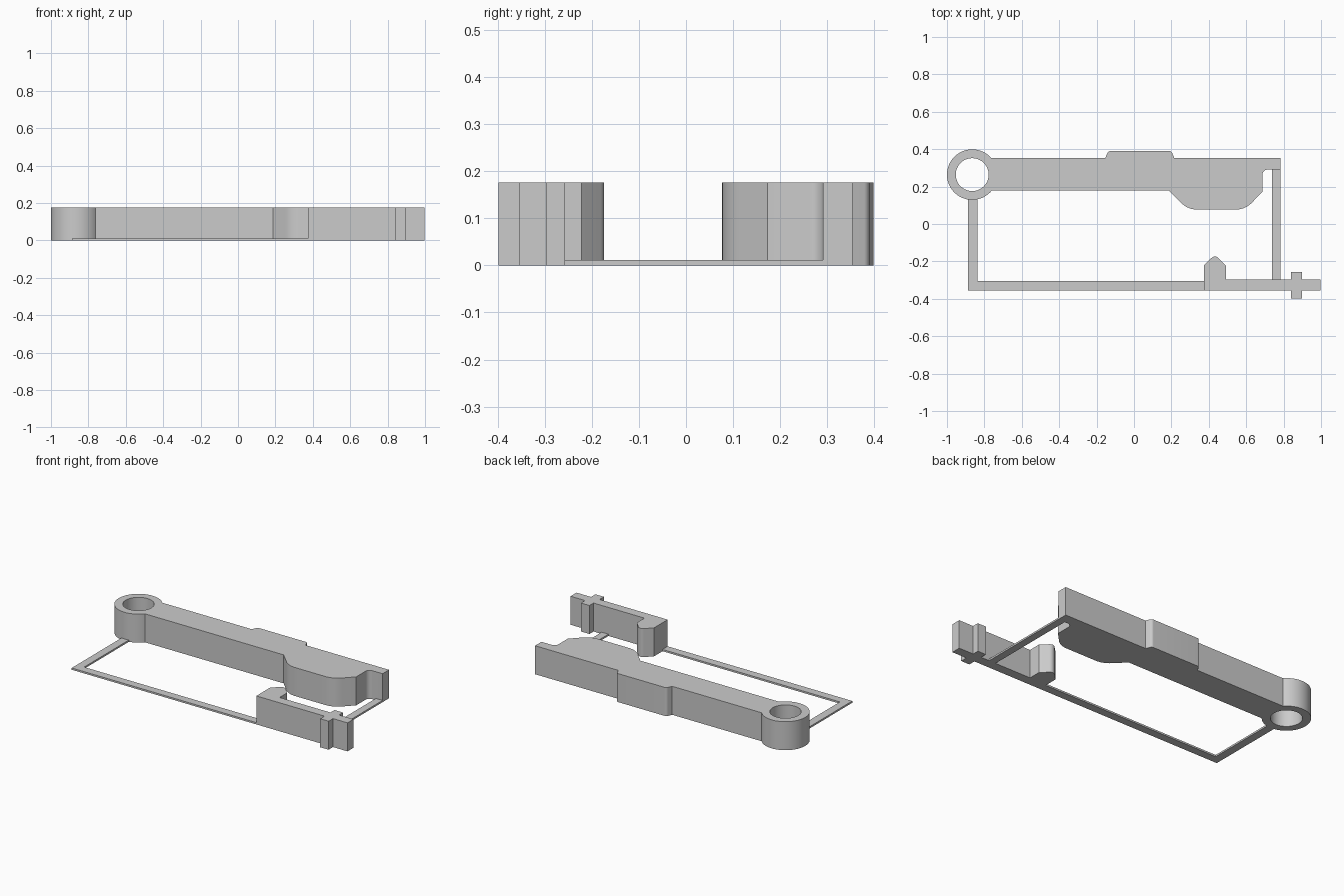
import bpy, bmesh
from math import cos, sin, radians, asin, pi
from mathutils import Vector

cube = bpy.data.objects.get("Cube")
if cube:
    bpy.data.objects.remove(cube, do_unlink=True)

grey = bpy.data.materials.new("plain grey")
grey.use_nodes = True
colour = (0.6, 0.6, 0.6, 1)
grey.diffuse_color = colour
grey.node_tree.nodes["Principled BSDF"].inputs["Base Color"].default_value = colour

HEIGHT = 0.176
THIN = 0.011


def arc(cx, cy, r, start, end, n):
    step = (end - start) / n
    return [(cx + r * cos(start + i * step), cy + r * sin(start + i * step))
            for i in range(n + 1)]


def rounded(corners, n=8):
    """Outline from (x, y[, radius]) corners, with a fillet where given."""
    out = []
    for i, c in enumerate(corners):
        p = Vector(c[:2])
        if len(c) == 2:
            out.append(tuple(p))
            continue
        r = c[2]
        a = (Vector(corners[i - 1][:2]) - p).normalized()
        b = (Vector(corners[(i + 1) % len(corners)][:2]) - p).normalized()
        half = a.angle(b) / 2
        centre = p + (a + b).normalized() * (r / sin(half))
        reach = r * cos(half) / sin(half)
        first = p + a * reach - centre
        last = p + b * reach - centre
        for k in range(n + 1):
            d = first.lerp(last, k / n).normalized() * r
            out.append(tuple(centre + d))
    return out


def plate(name, loops, height):
    """Fill outlines (extra loops are holes) and extrude upwards."""
    bm = bmesh.new()
    edges = []
    for loop in loops:
        vs = [bm.verts.new((x, y, 0)) for x, y in loop]
        edges += [bm.edges.new((v, vs[i - 1])) for i, v in enumerate(vs)]
    bmesh.ops.triangle_fill(bm, edges=edges, use_beauty=True)
    top = bmesh.ops.extrude_face_region(bm, geom=bm.faces[:], use_keep_orig=True)
    moved = [g for g in top["geom"] if isinstance(g, bmesh.types.BMVert)]
    bmesh.ops.translate(bm, verts=moved, vec=(0, 0, height))
    bmesh.ops.recalc_face_normals(bm, faces=bm.faces[:])
    mesh = bpy.data.meshes.new(name)
    bm.to_mesh(mesh)
    bm.free()
    mesh.materials.append(grey)
    ob = bpy.data.objects.new(name, mesh)
    bpy.context.collection.objects.link(ob)
    bpy.ops.object.select_all(action='DESELECT')
    ob.select_set(True)
    bpy.context.view_layer.objects.active = ob
    bpy.ops.object.shade_smooth_by_angle(angle=radians(30))


# Lever arm with its pivot ring, lower lobe and raised back pad
RX, RY, RO, RI = -0.865, 0.264, 0.135, 0.088
LOW, HIGH = 0.178, 0.354
ring = arc(RX, RY, RO, asin((HIGH - RY) / RO), 2 * pi + asin((LOW - RY) / RO), 48)
body = rounded([
    (0.187, LOW), (0.288, 0.077, 0.12), (0.595, 0.077, 0.12), (0.687, 0.173),
    (0.687, 0.291, 0.028), (0.784, 0.291), (0.784, HIGH),
    (0.215, HIGH), (0.2, 0.39, 0.018), (-0.138, 0.39, 0.018), (-0.153, HIGH)])
hole = arc(RX, RY, RI, 0, 2 * pi, 48)[:-1]
plate("lever_arm", [ring + body, hole], HEIGHT)

# Catch bar with pointed tooth and cross-shaped end
catch = rounded([
    (0.374, -0.355), (0.84, -0.355), (0.84, -0.398), (0.898, -0.398),
    (0.898, -0.355), (0.997, -0.355), (0.997, -0.297), (0.898, -0.297),
    (0.898, -0.257), (0.84, -0.257), (0.84, -0.297), (0.492, -0.297),
    (0.492, -0.222), (0.433, -0.163, 0.026), (0.374, -0.222)])
plate("catch_bar", [catch], HEIGHT)

# Thin connecting strips lying on the ground
plate("corner_strip", [[
    (-0.888, -0.355), (0.374, -0.355), (0.374, -0.305),
    (-0.838, -0.305), (-0.838, 0.134), (-0.888, 0.134)]], THIN)
plate("side_strip", [[
    (0.738, -0.297), (0.784, -0.297), (0.784, 0.291), (0.738, 0.291)]], THIN)
